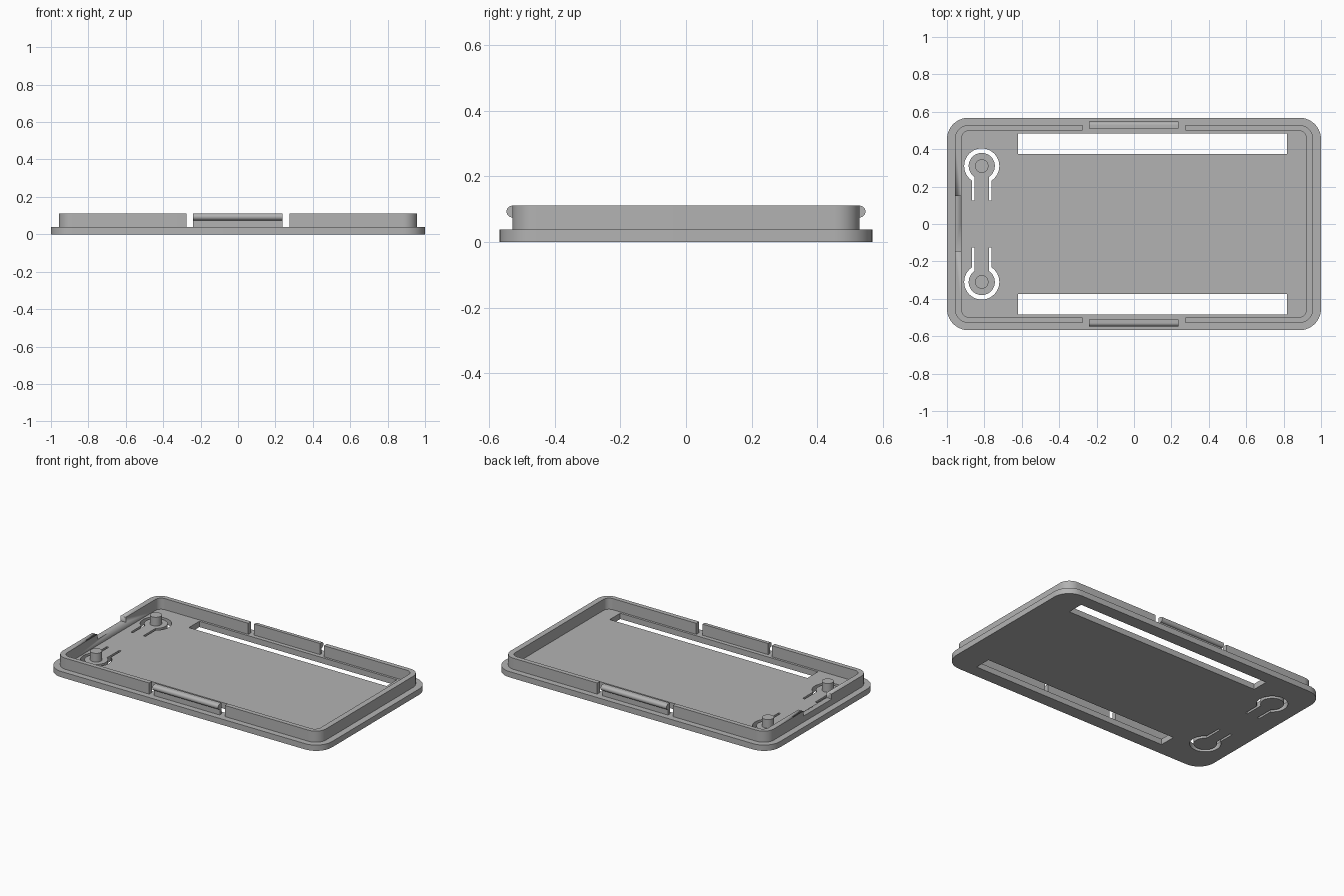
import bpy, bmesh
from math import sin, cos, pi, asin, radians
from mathutils import Matrix

if "Cube" in bpy.data.objects:
    bpy.data.objects.remove(bpy.data.objects["Cube"])

grey = bpy.data.materials.new("plain grey")
grey.use_nodes = True
COLOUR = (0.45, 0.45, 0.45, 1)
grey.diffuse_color = COLOUR
grey.node_tree.nodes["Principled BSDF"].inputs["Base Color"].default_value = COLOUR

PLATE_TOP, RIM_TOP, SINK = 0.038, 0.111, 0.002


def prism(name, loops, low, high, matrix=None):
    """Extrude a filled outline (first loop) with holes (other loops)."""
    bm = bmesh.new()
    edges = []
    for loop in loops:
        vs = [bm.verts.new((x, y, low)) for x, y in loop]
        edges += [bm.edges.new((a, b)) for a, b in zip(vs, vs[1:] + vs[:1])]
    bmesh.ops.triangle_fill(bm, edges=edges, use_beauty=True)
    ext = bmesh.ops.extrude_face_region(bm, geom=bm.faces[:], use_keep_orig=True)
    top = [v for v in ext["geom"] if isinstance(v, bmesh.types.BMVert)]
    bmesh.ops.translate(bm, verts=top, vec=(0, 0, high - low))
    bmesh.ops.recalc_face_normals(bm, faces=bm.faces[:])
    if matrix:
        bm.transform(matrix)
    mesh = bpy.data.meshes.new(name)
    bm.to_mesh(mesh)
    bm.free()
    mesh.materials.append(grey)
    obj = bpy.data.objects.new(name, mesh)
    bpy.context.collection.objects.link(obj)
    bpy.ops.object.select_all(action="DESELECT")
    obj.select_set(True)
    bpy.context.view_layer.objects.active = obj
    bpy.ops.object.shade_smooth_by_angle(angle=radians(30))
    return obj


def arc(cx, cy, r, start, end, n=10):
    return [(cx + r * cos(start + (end - start) * i / n),
             cy + r * sin(start + (end - start) * i / n)) for i in range(n + 1)]


def box(x0, x1, y0, y1):
    return [(x0, y0), (x1, y0), (x1, y1), (x0, y1)]


def rounded(hx, hy, r):
    pts = []
    for k, (sx, sy) in enumerate([(1, 1), (-1, 1), (-1, -1), (1, -1)]):
        pts += arc(sx * (hx - r), sy * (hy - r), r, k * pi / 2, (k + 1) * pi / 2)
    return pts


def keyhole(cx, cy, side):
    """C-shaped slit whose two legs run towards the middle of the plate."""
    outer, inner, leg_out, leg_in, reach = 0.094, 0.07, 0.053, 0.038, -0.185
    a, b = asin(leg_out / outer), asin(leg_in / inner)
    pts = [(-leg_out, reach)] + arc(0, 0, outer, 1.5 * pi - a, a - pi / 2, 32)
    pts += [(leg_out, reach), (leg_in, reach)]
    pts += arc(0, 0, inner, b - pi / 2, 1.5 * pi - b, 32) + [(-leg_in, reach)]
    return [(cx + x, cy + side * y) for x, y in pts]


# Base plate with two long slots and two spring-button slits
holes = [box(-0.62, 0.817, *sorted((s * 0.375, s * 0.484))) for s in (1, -1)]
holes += [keyhole(-0.814, s * 0.31, s) for s in (1, -1)]
prism("base_plate", [rounded(1, 0.568, 0.115)] + holes, 0, PLATE_TOP)

# Raised rim: two C-shaped halves with gaps around the clips
for name, s in (("left_rim", 1), ("right_rim", -1)):
    gap, hx, hy, ix, iy, r, ir = 0.275, 0.958, 0.529, 0.921, 0.499, 0.075, 0.04
    half = [(gap, -hy)] + arc(hx - r, r - hy, r, -pi / 2, 0)
    half += arc(hx - r, hy - r, r, 0, pi / 2) + [(gap, hy), (gap, iy)]
    half += arc(ix - ir, iy - ir, ir, pi / 2, 0)
    half += arc(ix - ir, ir - iy, ir, 0, -pi / 2) + [(gap, -iy)]
    rim = prism(name, [[(s * x, y) for x, y in half]], PLATE_TOP - SINK, RIM_TOP)

# Shallow notch in the right end of the rim
cutter = prism("notch_cutter", [box(-1.1, -0.8, -0.145, 0.15)], 0.078, 0.2)
cutter.hide_render = True
mod = rim.modifiers.new("notch", "BOOLEAN")
mod.operation, mod.solver, mod.object = "DIFFERENCE", "EXACT", cutter
bpy.context.view_layer.objects.active = rim
bpy.ops.object.modifier_apply(modifier=mod.name)
bpy.data.objects.remove(cutter)

# Snap clips: thin walls with a rounded bead on the outer top edge
along_x = Matrix(((0, 0, 1, 0), (1, 0, 0, 0), (0, 1, 0, 0), (0, 0, 0, 1)))
bead = 0.018
for name, s in (("back_clip", 1), ("front_clip", -1)):
    section = [(0.511, PLATE_TOP - SINK), (0.529, PLATE_TOP - SINK)]
    section += arc(0.529, RIM_TOP - bead, bead, -pi / 2, pi / 2, 14)
    section += [(0.511, RIM_TOP)]
    prism(name, [[(s * y, z) for y, z in section]], -0.24, 0.238, along_x)

# Round posts on the spring buttons
for name, s in (("back_post", 1), ("front_post", -1)):
    circle = arc(-0.814, s * 0.31, 0.036, 0, 2 * pi, 32)[:-1]
    prism(name, [circle], PLATE_TOP - SINK, 0.095)
